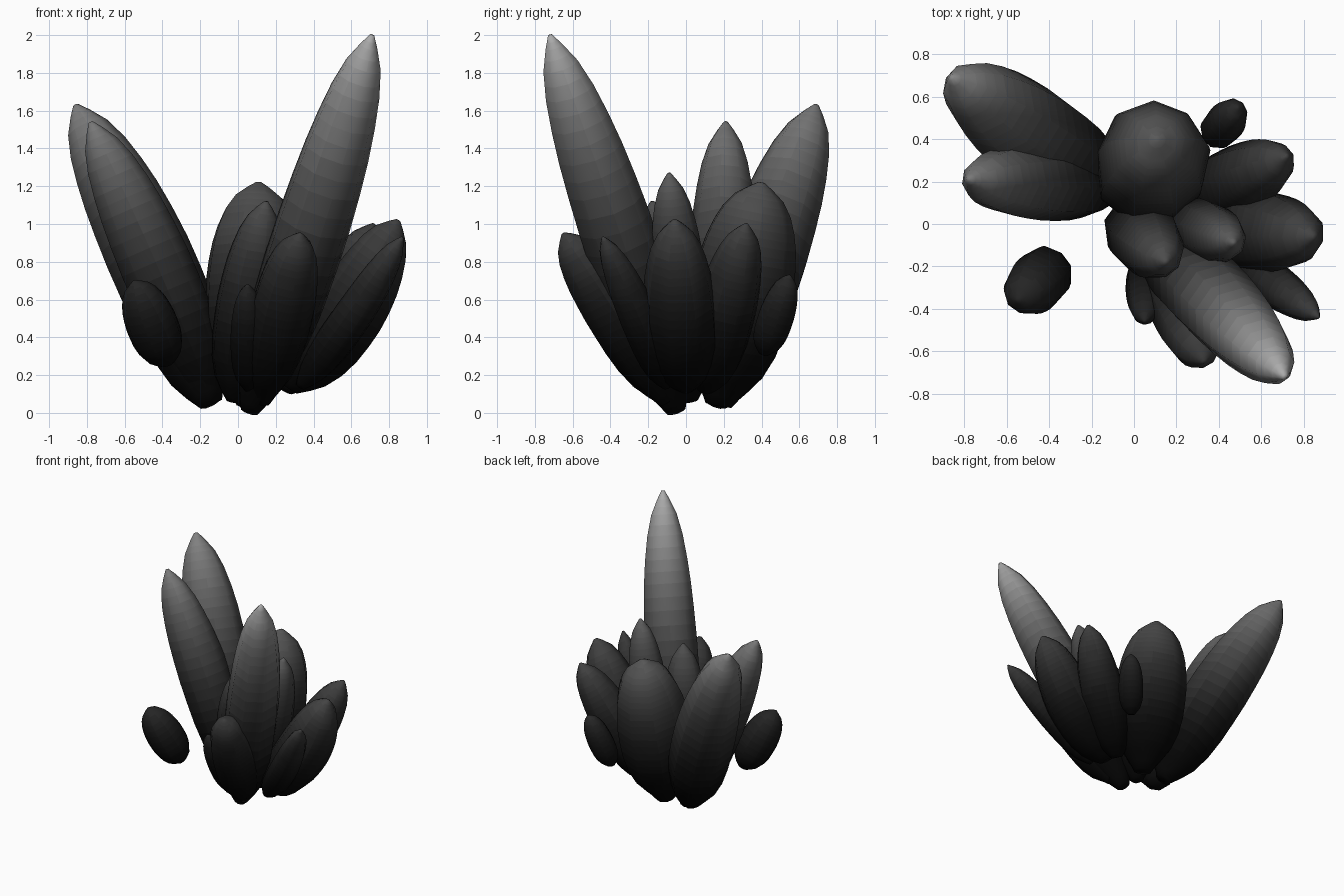
import bpy, bmesh, random
from math import cos, sin, pi, tau
from mathutils import Vector

if "Cube" in bpy.data.objects:
    bpy.data.objects.remove(bpy.data.objects["Cube"])

random.seed(4)
SIDES = 9
BANDS = 48

# Dark-to-light greys, picked by height
greys = []
for i in range(BANDS):
    m = bpy.data.materials.new(f"grey_{i:02d}")
    v = 0.001 + 0.42 * ((i + 0.5) / BANDS) ** 3
    m.diffuse_color = (v, v, v, 1)
    m.use_nodes = True
    m.node_tree.nodes["Principled BSDF"].inputs["Base Color"].default_value = m.diffuse_color
    greys.append(m)

# Shard profile: (position along axis, relative radius)
COARSE = [(0, 0.26), (0.05, 0.5), (0.11, 0.73), (0.2, 0.9), (0.3, 0.98),
          (0.4, 1.0), (0.5, 1.0), (0.6, 0.96), (0.69, 0.9), (0.77, 0.81),
          (0.85, 0.68), (0.92, 0.49), (0.97, 0.24), (1.0, 0.06)]
PROFILE = [COARSE[0]]
for (t0, r0), (t1, r1) in zip(COARSE, COARSE[1:]):
    PROFILE += [((t0 + t1) / 2, (r0 + r1) / 2), (t1, r1)]


def crystal(name, base, tip, radius, bend=(0, 0, 0), warp=1.0):
    """Bowed shard; warp below 1 moves the widest part towards the tip."""
    base, tip, bend = Vector(base), Vector(tip), Vector(bend)
    axis = tip - base
    rot = Vector((0, 0, 1)).rotation_difference(axis.normalized())
    turn = random.uniform(0, tau)
    side_scale = [random.uniform(0.97, 1.04) for _ in range(SIDES)]
    bm = bmesh.new()
    rings = []
    for t, r in PROFILE:
        t = t ** warp
        centre = base + axis * t + bend * sin(pi * t)
        ring = []
        for k in range(SIDES):
            a = turn + tau * k / SIDES
            rr = radius * r * side_scale[k]
            ring.append(bm.verts.new(centre + rot @ Vector((rr * cos(a), rr * sin(a), 0))))
        rings.append(ring)
    for lo, hi in zip(rings, rings[1:]):
        for k in range(SIDES):
            n = (k + 1) % SIDES
            bm.faces.new((lo[k], lo[n], hi[n], hi[k]))
    bm.faces.new(rings[0][::-1])
    bm.faces.new(rings[-1])
    for f in bm.faces:
        f.smooth = True
        z = f.calc_center_median().z
        f.material_index = max(0, min(BANDS - 1, int(z / 2 * BANDS)))
    me = bpy.data.meshes.new(name)
    bm.to_mesh(me)
    bm.free()
    for m in greys:
        me.materials.append(m)
    ob = bpy.data.objects.new(name, me)
    bpy.context.collection.objects.link(ob)


# Tall shards
crystal("tall_front_right_shard", (0.06, -0.05, 0.01), (0.71, -0.72, 2.0), 0.198, (0.01, 0.01, 0))
crystal("tall_back_left_shard", (-0.15, 0.16, 0.05), (-0.86, 0.69, 1.63), 0.23, (0.02, -0.005, 0))
crystal("tall_left_shard", (-0.13, 0.19, 0.05), (-0.78, 0.21, 1.54), 0.188, (0.015, 0, 0))
# Wide rear shard
crystal("wide_back_shard", (0.06, 0.17, 0.04), (0.11, 0.4, 1.22), 0.268, (0, 0, 0), 0.85)
# Right-hand cluster
crystal("right_shard", (0.27, 0.0, 0.13), (0.85, -0.06, 1.02), 0.2, (0.035, 0, -0.03))
crystal("right_back_shard", (0.25, 0.1, 0.12), (0.72, 0.32, 1.0), 0.165, (0.01, 0.0, -0.01))
crystal("right_front_thin_shard", (0.33, -0.1, 0.14), (0.87, -0.44, 0.93), 0.105, (0.01, 0.015, -0.02))
# Inner and front shards
crystal("inner_shard", (0.22, 0.02, 0.2), (0.47, -0.09, 1.27), 0.14)
crystal("centre_left_shard", (-0.02, 0.02, 0.06), (0.15, -0.18, 1.12), 0.165, (-0.01, 0.01, 0))
crystal("front_shard", (0.13, -0.1, 0.06), (0.33, -0.65, 0.95), 0.17, (0, 0.015, 0.02), 0.85)
crystal("small_front_shard", (0.06, -0.15, 0.12), (0.05, -0.46, 0.68), 0.095)
# Loose shards
crystal("loose_left_shard", (-0.37, -0.19, 0.26), (-0.55, -0.36, 0.7), 0.138)
crystal("loose_back_shard", (0.37, 0.41, 0.31), (0.49, 0.55, 0.73), 0.095)
